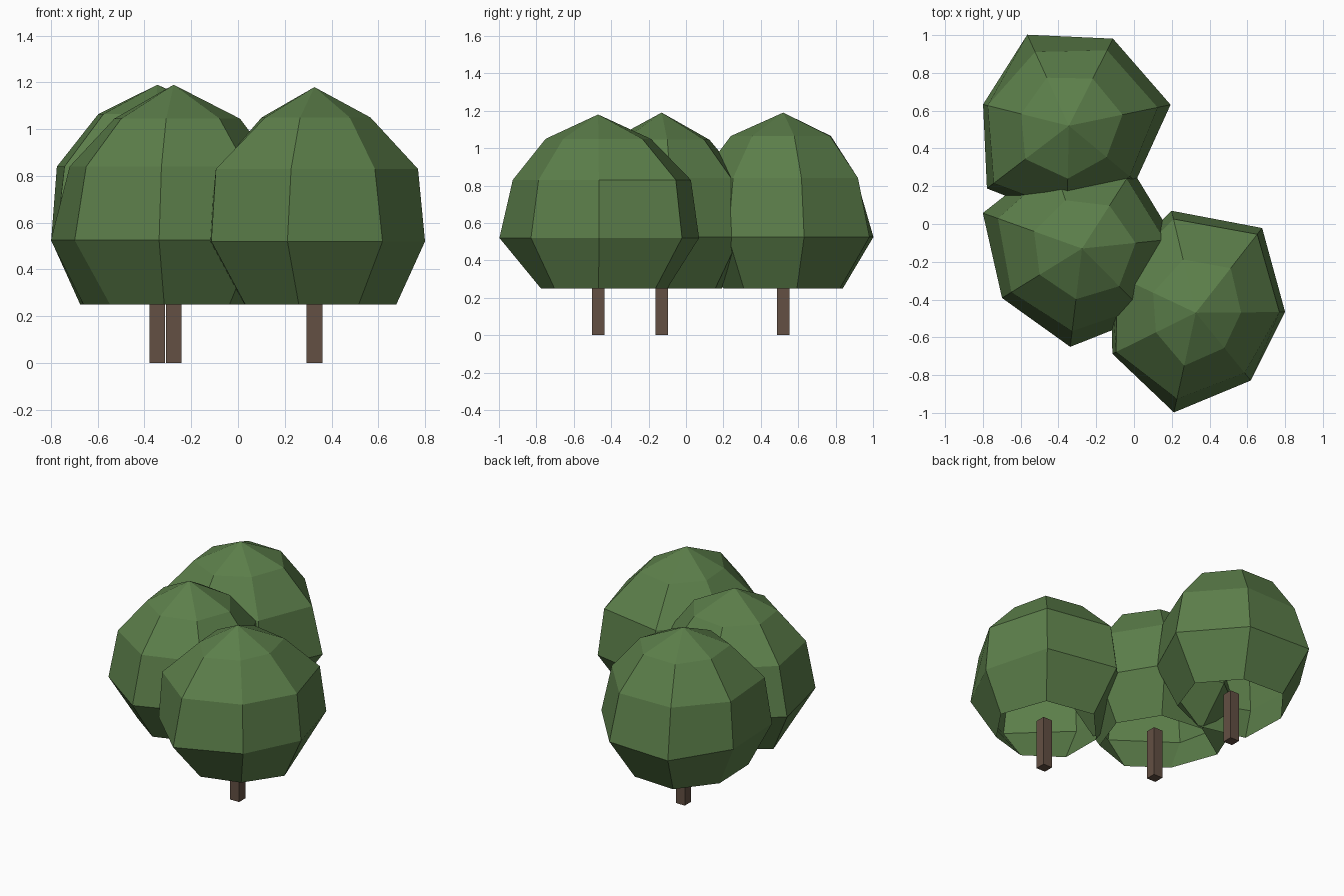
import bpy, bmesh, math

if "Cube" in bpy.data.objects:
    bpy.data.objects.remove(bpy.data.objects["Cube"])


def material(name, rgb):
    m = bpy.data.materials.new(name)
    m.diffuse_color = (*rgb, 1)
    m.use_nodes = True
    m.node_tree.nodes["Principled BSDF"].inputs["Base Color"].default_value = m.diffuse_color
    return m


LEAF = material("leaf green", (0.107, 0.212, 0.069))
BARK = material("bark brown", (0.125, 0.080, 0.056))


def make_object(name, bm, mat):
    mesh = bpy.data.meshes.new(name)
    bm.to_mesh(mesh)
    bm.free()
    mesh.materials.append(mat)
    bpy.context.collection.objects.link(bpy.data.objects.new(name, mesh))


# Seven-sided faceted crown, open underneath; rings run from rim to top
def crown(name, cx, cy, start, apex, rings):
    bm = bmesh.new()
    loops = []
    for z, radii in rings:
        loop = []
        for i, r in enumerate(radii):
            a = math.radians(start) + math.tau * i / 7
            loop.append(bm.verts.new((cx + r * math.cos(a), cy + r * math.sin(a), z)))
        loops.append(loop)
    tip = bm.verts.new((cx, cy, apex))
    for i in range(7):
        j = (i + 1) % 7
        for lo, hi in zip(loops, loops[1:]):
            bm.faces.new((lo[i], lo[j], hi[j], hi[i]))
        bm.faces.new((loops[-1][i], loops[-1][j], tip))
    make_object(name, bm, LEAF)


# Square post that ends inside the hollow crown
def trunk(name, cx, cy, width=0.067, height=0.335):
    bm = bmesh.new()
    bmesh.ops.create_cube(bm, size=1)
    for v in bm.verts:
        v.co = (cx + v.co.x * width, cy + v.co.y * width, (v.co.z + 0.5) * height)
    make_object(name, bm, BARK)


# name, trunk position, first corner angle, top height, radii of rim / widest / shoulder / upper ring
TREES = [
    ("back", -0.345, 0.52, 11.7, 1.19, (
        (0.25, (.36, .34, .35, .34, .40, .32, .33)),
        (0.525, (.55, .517, .53, .468, .546, .50, .46)),
        (0.84, (.48, .448, .43, .443, .50, .45, .42)),
        (1.065, (.29, .28, .28, .26, .29, .28, .26)))),
    ("middle", -0.275, -0.13, 6, 1.19, (
        (0.25, (.34, .34, .34, .41, .32, .34, .34)),
        (0.525, (.49, .494, .50, .558, .498, .524, .50)),
        (0.84, (.44, .44, .45, .473, .44, .44, .44)),
        (1.045, (.285, .27, .27, .27, .264, .27, .28)))),
    ("front", 0.327, -0.47, 0.5, 1.18, (
        (0.25, (.35, .39, .38, .33, .33, .313, .30)),
        (0.52, (.473, .57, .555, .50, .492, .54, .462)),
        (0.83, (.443, .528, .51, .46, .47, .467, .41)),
        (1.05, (.24, .30, .29, .25, .235, .287, .24)))),
]

for name, x, y, start, apex, rings in TREES:
    crown(name + "_tree_crown", x, y, start, apex, rings)
    trunk(name + "_tree_trunk", x, y)
